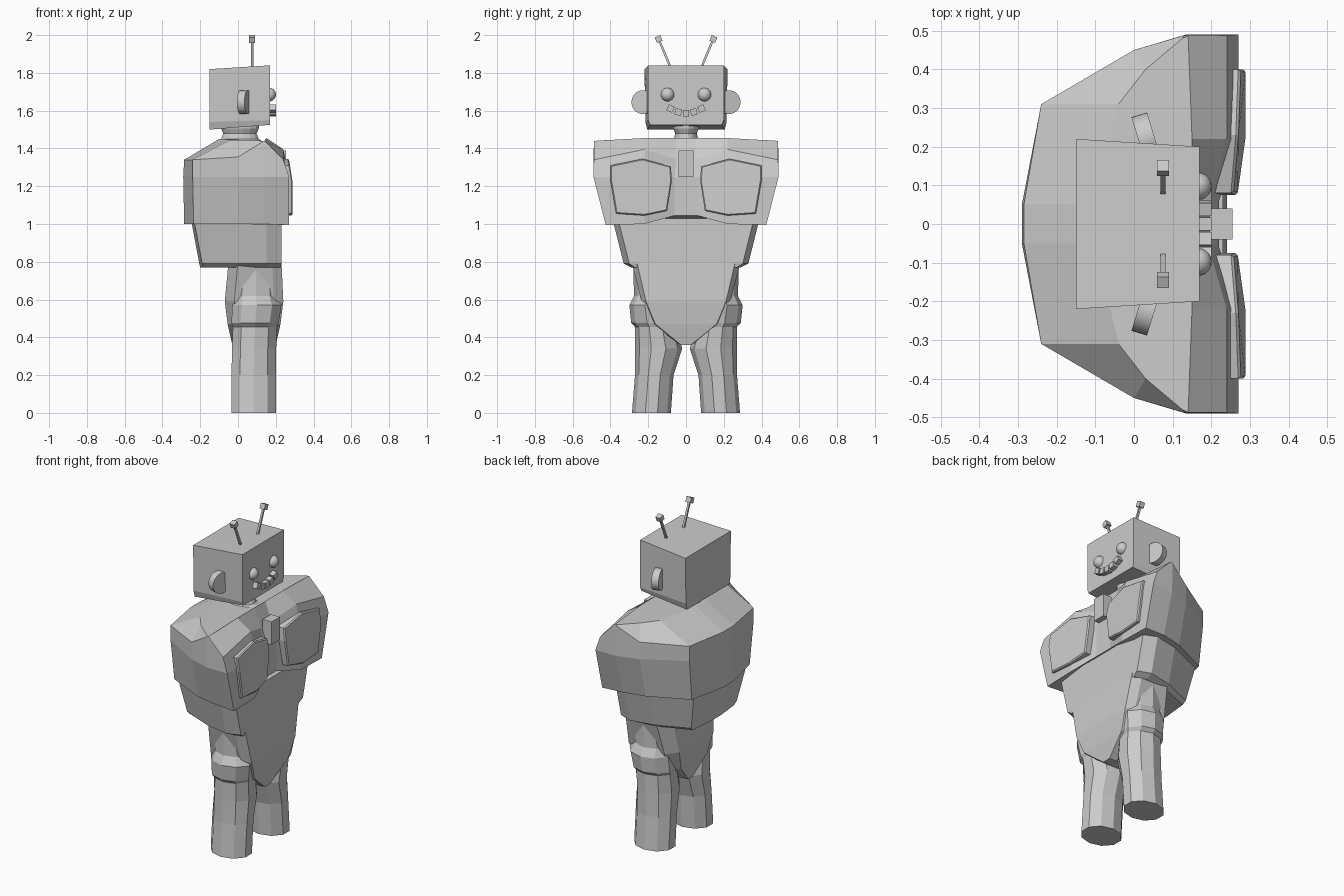
import bpy, bmesh, math
from mathutils import Vector, Matrix

if "Cube" in bpy.data.objects:
    bpy.data.objects.remove(bpy.data.objects["Cube"])


def finish(bm, name):
    bmesh.ops.remove_doubles(bm, verts=bm.verts, dist=0.0005)
    bmesh.ops.recalc_face_normals(bm, faces=bm.faces)
    me = bpy.data.meshes.new(name)
    bm.to_mesh(me)
    bm.free()
    ob = bpy.data.objects.new(name, me)
    bpy.context.collection.objects.link(ob)
    return ob


def loft(name, rings):
    """Skin closed rings of equal point count and cap both ends."""
    bm = bmesh.new()
    loops = [[bm.verts.new(p) for p in r] for r in rings]
    n = len(loops[0])
    for a, b in zip(loops, loops[1:]):
        for i in range(n):
            j = (i + 1) % n
            bm.faces.new((a[i], a[j], b[j], b[i]))
    bm.faces.new(loops[0])
    bm.faces.new(loops[-1])
    return finish(bm, name)


def mirrored(half, z=None):
    """Half outline (back to front, y > 0) to a full ring."""
    pts = [(p[0], p[1], p[2] if z is None else z) for p in half]
    return pts + [(x, -y, h) for x, y, h in reversed(pts)]


def oval(z, cx, cy, rx, ry, n=10):
    k = math.cos(math.pi / n)
    return [(cx + rx * math.cos(2 * math.pi * (i + .5) / n) / k,
             cy + ry * math.sin(2 * math.pi * (i + .5) / n), z) for i in range(n)]


def box(name, centre, size, rot_x=0.0):
    bm = bmesh.new()
    m = Matrix.Translation(centre) @ Matrix.Rotation(rot_x, 4, 'X') @ Matrix.Diagonal((*size, 1))
    bmesh.ops.create_cube(bm, size=1, matrix=m)
    return finish(bm, name)


# Upper torso: wide faceted chest and sloping shoulders
loft("chest", [
    mirrored([(-.285, .05, 1.0), (-.235, .28, 1.0), (0, .39, 1.0), (.135, .42, 1.0),
              (.27, .425, .995), (.27, .22, 1.0), (.22, .06, 1.045)]),
    mirrored([(-.29, .05), (-.24, .31), (0, .45), (.135, .49), (.27, .49), (.27, .22), (.22, .06)], 1.25),
    mirrored([(-.285, .05, 1.34), (-.24, .31, 1.34), (0, .45, 1.355), (.13, .488, 1.435),
              (.24, .488, 1.34), (.24, .22, 1.395), (.19, .05, 1.34)]),
    mirrored([(-.1, .05, 1.45), (-.04, .31, 1.445), (.03, .40, 1.445), (.125, .48, 1.44),
              (.14, .487, 1.44), (.15, .22, 1.455), (.15, .05, 1.455)]),
])

# Waist block hanging under the chest
loft("waist", [
    mirrored([(-.20, .05), (-.185, .20), (0, .27), (.15, .29), (.225, .27)], .77),
    mirrored([(-.205, .05), (-.19, .22), (0, .30), (.15, .33), (.23, .30)], .79),
    mirrored([(-.25, .05), (-.235, .26), (0, .36), (.15, .39), (.23, .36)], 1.03),
])

# Pelvis tapering to the crotch
loft("pelvis", [
    mirrored([(x0, w * .7), (x0 + .05, w), (x1 - .05, w), (x1, w * .9)], z)
    for z, x0, x1, w in [(.36, -.03, .20, .03), (.47, -.055, .225, .18),
                         (.59, -.07, .24, .235), (.80, -.05, .23, .29)]
])

# Legs with flared cuffs
for s, side in ((1, "left"), (-1, "right")):
    loft(side + "_leg", [oval(z, cx, s * cy, rx, ry) for z, cx, cy, rx, ry in [
        (0, .083, .183, .117, .103), (.2, .083, .168, .117, .102), (.34, .085, .145, .117, .125),
        (.455, .09, .16, .117, .11), (.475, .09, .168, .125, .122), (.57, .1, .18, .13, .12),
        (.62, .095, .165, .115, .11), (.79, .095, .175, .115, .105)]])

# Chest plates with a bevelled rim
plate = [(.08, 1.305), (.23, 1.345), (.4, 1.31), (.4, 1.23), (.37, 1.055), (.22, 1.045), (.1, 1.07), (.075, 1.23)]
for s, side in ((1, "left"), (-1, "right")):
    def layer(scale, lift):
        out = []
        for y, z in plate:
            y, z = .235 + (y - .235) * scale, 1.2 + (z - 1.2) * scale
            x = .288 - max(0, .22 - y) * .14 - max(0, z - 1.24) * .18 + lift
            out.append((x, s * y, z))
        return out
    loft(side + "_chest_plate", [layer(1, -.05), layer(1, -.006), layer(.96, 0)])

# Small clasp between the plates
box("clasp", (.225, 0, 1.32), (.06, .08, .14))

# Flared neck
neck = loft("neck", [oval(z, .01, 0, rx, ry, 16) for z, rx, ry in [
    (1.42, .15, .10), (1.45, .10, .065), (1.48, .088, .058), (1.505, .10, .07), (1.53, .10, .07)]])

# Head: box tapering towards the face
loft("head", [
    [(-.15, w, z0), (.17, v, z1), (.17, -v, z1), (-.15, -w, z0)]
    for w, v, z0, z1 in [(.205, .19, 1.50, 1.525), (.215, .2, 1.54, 1.55), (.22, .2, 1.82, 1.84)]
])

# Eyes, ears and antennae
for s, side in ((1, "left"), (-1, "right")):
    bm = bmesh.new()
    bmesh.ops.create_uvsphere(bm, u_segments=20, v_segments=12, radius=.036,
                              matrix=Matrix.Translation((.165, s * .098, 1.685)))
    for f in bm.faces:
        f.smooth = True
    finish(bm, side + "_eye")

    bm = bmesh.new()
    m = (Matrix.Translation((.032, s * .222, 1.645)) @ Matrix.Rotation(s * math.radians(17), 4, 'Z')
         @ Matrix.Rotation(math.pi / 2, 4, 'Y'))
    bmesh.ops.create_cone(bm, cap_ends=True, segments=32, radius1=.063, radius2=.063, depth=.042, matrix=m)
    for f in bm.faces:
        f.smooth = len(f.verts) == 4
    finish(bm, side + "_ear")

    a, b = Vector((.075, s * .078, 1.82)), Vector((.075, s * .143, 1.975))
    tilt = -s * math.atan2(abs((b - a).y), (b - a).z)
    box(side + "_antenna_rod", (a + b) / 2, (.012, .012, (b - a).length), tilt)
    box(side + "_antenna_tip", (.075, s * .145, 1.979), (.032, .032, .032), tilt)

# Smile made of small blocks
for i in range(-2, 3):
    box("tooth", (.175, i * .041, 1.587 + .006 * i * i), (.05, .034, .034), i * math.radians(12))
